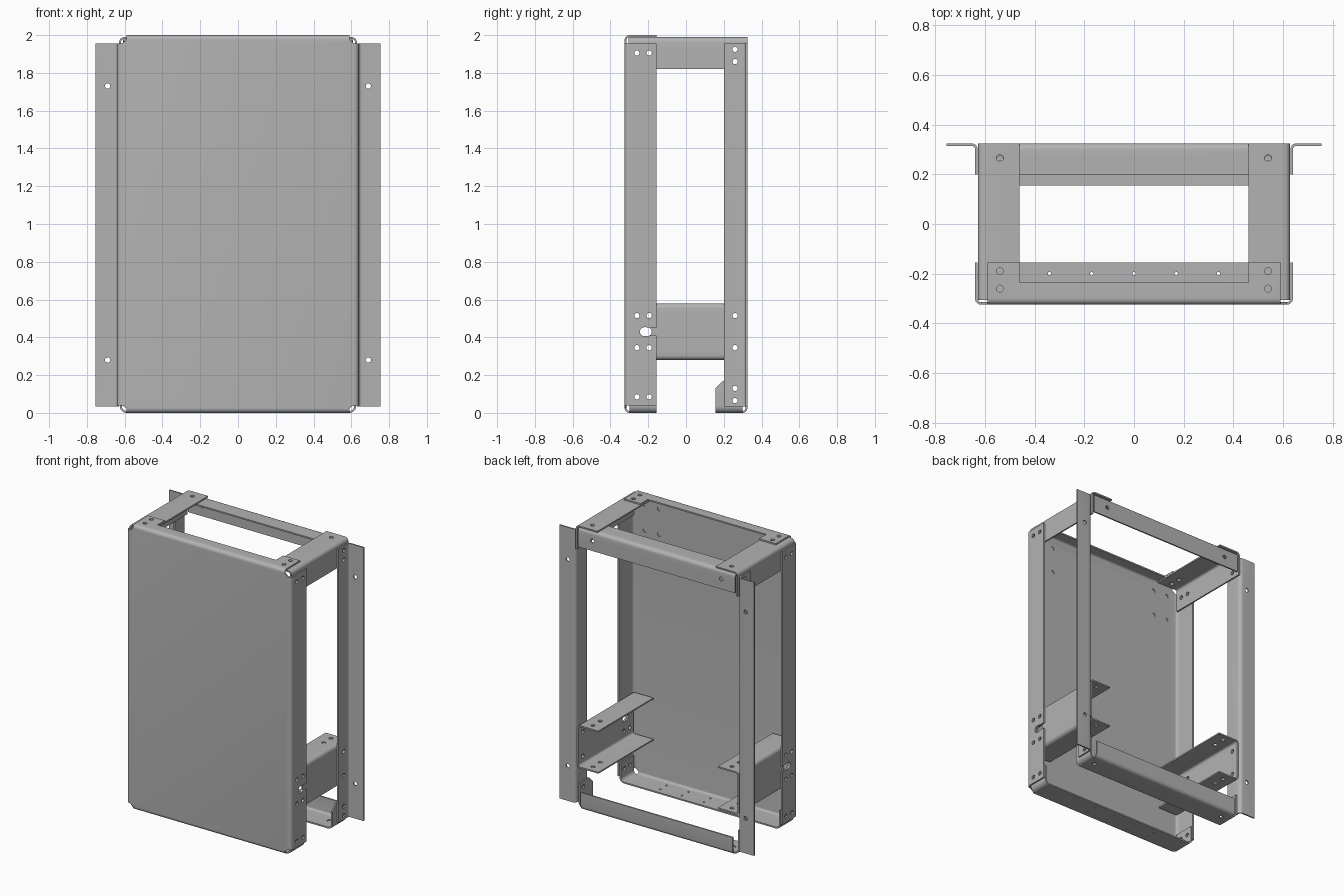
import bpy, bmesh, math
from mathutils import Vector, Matrix

cube = bpy.data.objects.get("Cube")
if cube:
    bpy.data.objects.remove(cube, do_unlink=True)

THICK = 0.01
X, Y, Z = Vector((1, 0, 0)), Vector((0, 1, 0)), Vector((0, 0, 1))

steel = bpy.data.materials.new("grey_steel")
steel.use_nodes = True
GREY = (0.45, 0.45, 0.45, 1)
steel.diffuse_color = GREY
steel.node_tree.nodes["Principled BSDF"].inputs["Base Color"].default_value = GREY


def plate(bm, points):
    return bm.faces.new([bm.verts.new(p) for p in points])


def rect(bm, origin, u, v):
    o = Vector(origin)
    return plate(bm, [o, o + u, o + u + v, o + v])


def fold(bm, face, out, turn, length, r=0.02, steps=5):
    """Bend a flange from the edge of a face lying furthest along 'out'."""
    edge = max(face.edges, key=lambda e: (e.verts[0].co + e.verts[1].co).dot(out))
    start = list(edge.verts)
    base = [v.co.copy() for v in start]
    angles = [math.pi / 2 * i / steps for i in range(1, steps + 1)]
    offsets = [out * r * math.sin(a) + turn * r * (1 - math.cos(a)) for a in angles]
    offsets.append(out * r + turn * length)
    prev = start
    for off in offsets:
        new = [bm.verts.new(c + off) for c in base]
        last = bm.faces.new([prev[0], prev[1], new[1], new[0]])
        prev = new
    return last


def add_object(name, bm):
    bmesh.ops.recalc_face_normals(bm, faces=bm.faces[:])
    mesh = bpy.data.meshes.new(name)
    bm.to_mesh(mesh)
    bm.free()
    obj = bpy.data.objects.new(name, mesh)
    bpy.context.collection.objects.link(obj)
    return obj


def finish(name, bm, cutters):
    """Thicken the sheet, cut its holes and shade it."""
    obj = add_object(name, bm)
    solid = obj.modifiers.new("thickness", 'SOLIDIFY')
    solid.thickness, solid.offset, solid.use_even_offset = THICK, 0, True
    for c in cutters:
        cut = obj.modifiers.new("holes", 'BOOLEAN')
        cut.operation, cut.solver, cut.object = 'DIFFERENCE', 'EXACT', c
    graph = bpy.context.evaluated_depsgraph_get()
    mesh = bpy.data.meshes.new_from_object(obj.evaluated_get(graph))
    obj.modifiers.clear()
    obj.data = mesh
    mesh.name = name
    mesh.materials.clear()
    mesh.materials.append(steel)
    bpy.ops.object.select_all(action='DESELECT')
    obj.select_set(True)
    bpy.context.view_layer.objects.active = obj
    bpy.ops.object.shade_smooth_by_angle(angle=math.radians(35))


def drill(bm, centre, axis, depth, r=0.014, stretch=0):
    rot = axis.to_track_quat('Z', 'Y').to_matrix().to_4x4()
    made = bmesh.ops.create_cone(bm, cap_ends=True, segments=16, radius1=r, radius2=r,
                                 depth=depth, matrix=Matrix.Translation(centre) @ rot)
    for v in made["verts"]:
        if v.co.y > centre[1] + 0.001:
            v.co.y += stretch


def box(bm, centre, size):
    bmesh.ops.create_cube(bm, size=1, matrix=Matrix.Translation(centre)
                          @ Matrix.Diagonal((*size, 1)))


# Drill set shared by all parts
bm = bmesh.new()
for s in (1, -1):
    for z in (1.905, 0.515, 0.345, 0.085):
        for y in (-0.26, -0.195):
            drill(bm, (s * 0.63, y, z), X, 0.06)
    for z in (1.925, 1.86, 0.515, 0.345, 0.13, 0.065):
        drill(bm, (s * 0.63, 0.26, z), X, 0.06)
    drill(bm, (s * 0.63, -0.22, 0.43), X, 0.06, r=0.024, stretch=0.015)
    for y in (-0.26, -0.19, 0.265):
        drill(bm, (s * 0.54, y, 1.985), Z, 0.07)
    for y in (0.18, 0.26):
        drill(bm, (s * 0.54, y, 0.43), Z, 0.36)
    drill(bm, (s * 0.54, 0.24, 0.005), Z, 0.04)
    for z in (0.28, 1.73):
        drill(bm, (s * 0.69, 0.32, z), Y, 0.04)
    drill(bm, (s * 0.5, 0.32, 1.91), Y, 0.04)
    for x in (0.43, 0.54):
        for z in (1.91, 1.73):
            drill(bm, (s * x, -0.31, z), Y, 0.02)
for i in range(-2, 3):
    for y in (-0.2, -0.27):
        drill(bm, (i * 0.17, y, 0.005), Z, 0.04, r=0.007)
holes = add_object("hole_cutter", bm)

# Notches cut only in the front panel
bm = bmesh.new()
box(bm, (0, -0.185, 2), (0.92, 0.1, 0.06))
for s in (1, -1):
    box(bm, (s * 0.635, -0.17, 0.43), (0.04, 0.07, 0.04))
notches = add_object("notch_cutter", bm)
for c in (holes, notches):
    c.hide_render = True

# Front panel with four folded flanges and upturned lower end tabs
bm = bmesh.new()
corner = [(0.615, 0.04), (0.615, 1.955), (0.59, 1.975)]
outline = corner + [(-x, z) for x, z in reversed(corner)] + [(-0.59, 0.025), (0.59, 0.025)]
panel = plate(bm, [(x, -0.32, z) for x, z in outline])
for out in (X, -X, Z):
    fold(bm, panel, out, Y, 0.165)
floor = fold(bm, panel, -Z, Y, 0.165)
for out in (X, -X):
    fold(bm, floor, out, Z, 0.13, r=0.03)
finish("front_panel", bm, [holes, notches])

# Rear bottom channel with chamfered end tabs
bm = bmesh.new()
floor = rect(bm, (-0.59, 0.155, 0.005), X * 1.18, Y * 0.145)
fold(bm, floor, Y, Z, 0.115)
for out in (X, -X):
    tab = fold(bm, floor, out, Z, 0.165, r=0.03)
    tip = max(tab.verts, key=lambda v: v.co.z - v.co.y)
    bmesh.ops.bevel(bm, geom=[tip], offset=0.042, segments=1, affect='VERTICES')
finish("rear_bottom_channel", bm, [holes])

# Rear top rail
bm = bmesh.new()
face = rect(bm, (-0.61, 0.32, 1.84), X * 1.22, Z * 0.113)
fold(bm, face, Z, -Y, 0.12)
finish("rear_top_rail", bm, [holes])

# Mirrored side parts
for side, s in (("left", 1), ("right", -1)):
    out = X * s

    # Top angle bracket
    bm = bmesh.new()
    face = rect(bm, (s * 0.46, -0.305, 1.984), out * 0.144, Y * 0.63)
    fold(bm, face, out, -Z, 0.164)
    finish(side + "_top_bracket", bm, [holes])

    # Lower channel bracket
    bm = bmesh.new()
    face = rect(bm, (s * 0.624, -0.3, 0.305), Y * 0.61, Z * 0.25)
    for d in (Z, -Z):
        fold(bm, face, d, -out, 0.16)
    finish(side + "_lower_bracket", bm, [holes])

    # Rear post with outward mounting flange
    bm = bmesh.new()
    face = rect(bm, (s * 0.635, 0.2, 0.035), Y * 0.1, Z * 1.92)
    fold(bm, face, Y, out, 0.12)
    finish(side + "_rear_post", bm, [holes])

for c in (holes, notches):
    bpy.data.objects.remove(c, do_unlink=True)
